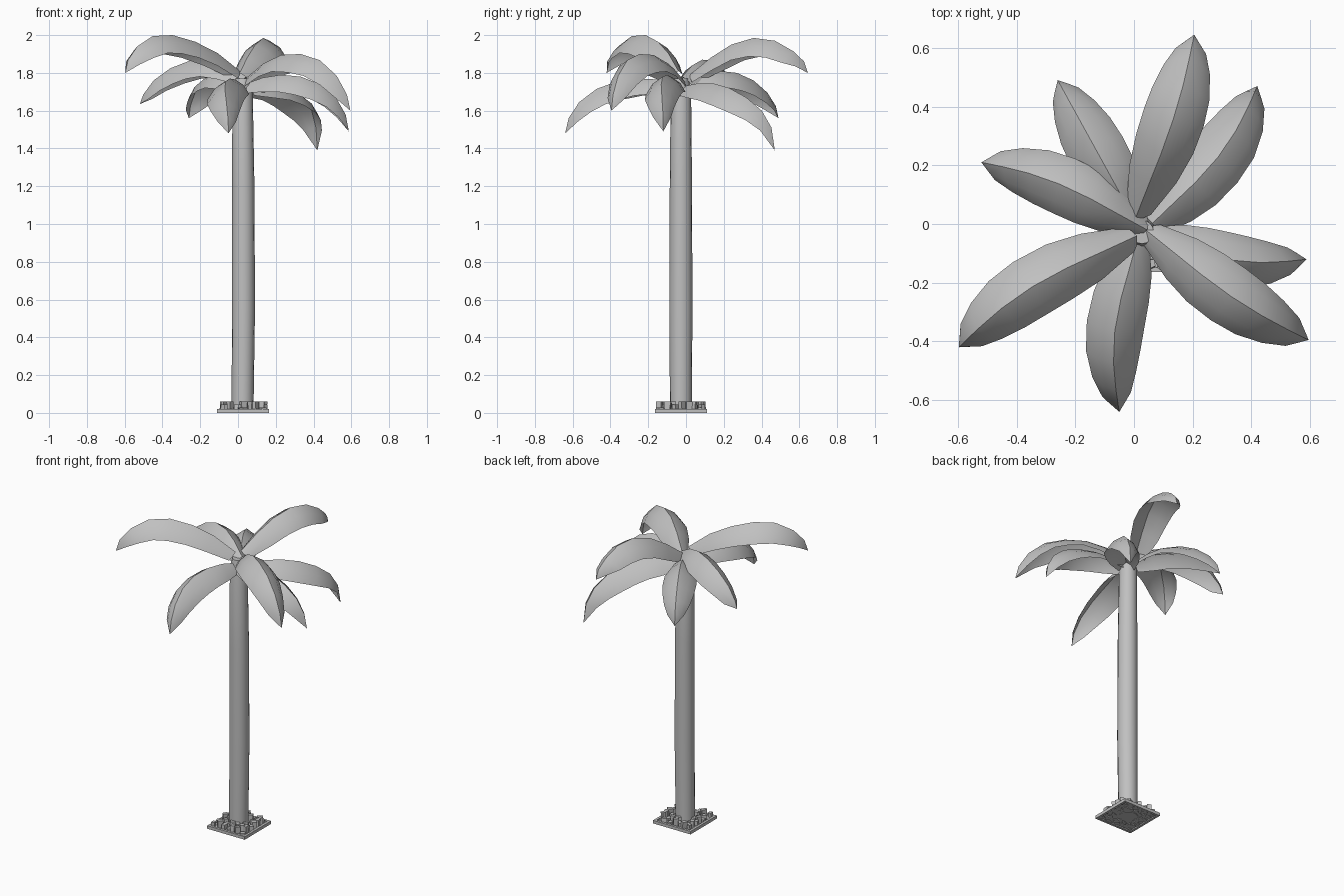
import bpy, bmesh, math, random
from mathutils import Vector, Matrix

random.seed(4)
if "Cube" in bpy.data.objects:
    bpy.data.objects.remove(bpy.data.objects["Cube"], do_unlink=True)

grey = bpy.data.materials.new("plain grey")
grey.use_nodes = True
color = (0.53, 0.53, 0.53, 1)
grey.diffuse_color = color
grey.node_tree.nodes["Principled BSDF"].inputs["Base Color"].default_value = color

CENTRE = Vector((0.027, -0.027, 0))
UP = Vector((0, 0, 1))


def finish(name, bm, smooth=None):
    mesh = bpy.data.meshes.new(name)
    bm.to_mesh(mesh)
    bm.free()
    mesh.materials.append(grey)
    obj = bpy.data.objects.new(name, mesh)
    bpy.context.collection.objects.link(obj)
    if smooth:
        bpy.ops.object.select_all(action="DESELECT")
        obj.select_set(True)
        bpy.context.view_layer.objects.active = obj
        bpy.ops.object.shade_smooth_by_angle(angle=math.radians(smooth))


def box(bm, centre, size, turn=0):
    m = Matrix.Translation(centre) @ Matrix.Rotation(turn, 4, "Z") @ Matrix.Diagonal((*size, 1))
    return bmesh.ops.create_cube(bm, size=1, matrix=m)["verts"]


# Trunk: stacked rings with a slight swell
SIDES = 16
bm = bmesh.new()
rings = []
for z, r, shift in [(0.005, 0.058, -0.003), (0.55, 0.061, 0.002), (1.2, 0.059, 0.001),
                    (1.7, 0.054, -0.003), (1.77, 0.04, 0)]:
    rings.append([bm.verts.new(CENTRE + Vector((shift + r * math.cos(a), r * math.sin(a), z)))
                  for a in (math.tau * i / SIDES for i in range(SIDES))])
for low, high in zip(rings, rings[1:]):
    for i in range(SIDES):
        j = (i + 1) % SIDES
        bm.faces.new((low[i], low[j], high[j], high[i]))
bm.faces.new(rings[-1])
bm.faces.new(rings[0][::-1])
finish("trunk", bm, 40)

# Leaves: folded, slightly rounded blades with blunt tips, arching along a ridge
STEPS = (0, 0.18, 0.36, 0.55, 0.73, 0.88, 0.97, 1)
WIDTHS = (0.045, 0.086, 0.103, 0.106, 0.1, 0.081, 0.053, 0)
DROPS = (0.05, 0.078, 0.09, 0.098, 0.093, 0.075, 0.045, 0)
BULGE = 0.1


def leaf(name, base, tip, bow, wide, heights):
    start = Vector((*base, 0))
    reach = Vector((*tip, 0)) - start
    left = UP.cross(reach).normalized()
    ridge = [start + reach * s + left * bow * math.sin(math.pi * s ** 1.2) + UP * z
             for s, z in zip(STEPS, heights)]
    bm = bmesh.new()
    rows = []
    last = len(ridge) - 1
    for i, p in enumerate(ridge):
        t = (ridge[min(i + 1, last)] - ridge[max(i - 1, 0)]).normalized()
        side = UP.cross(t).normalized()
        under = side.cross(t).normalized() * DROPS[i]
        out = side * WIDTHS[i] * wide
        if i == last:
            rows.append([bm.verts.new(p)] * 5)
        else:
            rows.append([bm.verts.new(p + out * a + under * b) for a, b in
                         ((1, 1), (0.5 + BULGE, 0.5 - BULGE), (0, 0),
                          (-0.5 - BULGE, 0.5 - BULGE), (-1, 1))])
    for a, b in zip(rows, rows[1:]):
        for k in range(4):
            bm.faces.new(list(dict.fromkeys((a[k + 1], b[k + 1], b[k], a[k]))))
    finish(name, bm, 38)


leaf("back_leaf", (0.005, 0.02), (0.205, 0.645), -0.02, 1,
     (1.79, 1.88, 1.95, 1.985, 1.97, 1.915, 1.86, 1.80))
leaf("back_left_leaf", (0.05, -0.01), (0.42, 0.47), -0.042, 1,
     (1.73, 1.745, 1.745, 1.72, 1.67, 1.6, 1.51, 1.39))
leaf("back_right_leaf", (0.01, 0.0), (-0.26, 0.49), 0, 0.95,
     (1.75, 1.79, 1.81, 1.8, 1.76, 1.695, 1.625, 1.56))
leaf("right_leaf", (0.045, -0.02), (-0.52, 0.21), -0.032, 0.95,
     (1.78, 1.84, 1.87, 1.865, 1.825, 1.76, 1.685, 1.635))
leaf("front_right_leaf", (0.01, -0.04), (-0.597, -0.42), -0.042, 1,
     (1.81, 1.905, 1.965, 2.0, 1.995, 1.94, 1.87, 1.8))
leaf("front_leaf", (0.015, -0.04), (-0.05, -0.64), -0.045, 0.93,
     (1.74, 1.765, 1.77, 1.755, 1.715, 1.645, 1.56, 1.48))
leaf("front_left_leaf", (0.04, -0.02), (0.595, -0.395), -0.025, 1,
     (1.77, 1.85, 1.895, 1.9, 1.867, 1.785, 1.685, 1.6))
leaf("left_leaf", (0.035, -0.04), (0.587, -0.12), -0.04, 0.88,
     (1.74, 1.775, 1.79, 1.78, 1.74, 1.67, 1.58, 1.49))

# Square planter frame
bm = bmesh.new()
HALF, BAR = 0.137, 0.016
for s in (-1, 1):
    off = s * (HALF - BAR / 2)
    box(bm, CENTRE + Vector((0, off, 0.01)), (2 * HALF, BAR, 0.02))
    box(bm, CENTRE + Vector((off, 0, 0.01)), (BAR, 2 * (HALF - BAR), 0.02))
finish("planter_frame", bm)

# Soil inside the frame
bm = bmesh.new()
inner = 2 * (HALF - BAR)
box(bm, CENTRE + Vector((0, 0, 0.011)), (inner, inner, 0.006))
finish("soil", bm)

# Rough stones around the trunk
bm = bmesh.new()
N = 7
for i in range(N):
    for j in range(N):
        x, y = ((k - (N - 1) / 2) * 0.035 + random.uniform(-0.006, 0.006) for k in (i, j))
        if math.hypot(x, y) < 0.058:
            continue
        h = random.choice((0.025, 0.04, 0.055))
        verts = box(bm, CENTRE + Vector((x, y, 0.004 + h / 2)),
                    (random.uniform(0.02, 0.034), random.uniform(0.02, 0.034), h),
                    random.uniform(0, math.pi))
        for v in verts:
            v.co += Vector((random.uniform(-1, 1), random.uniform(-1, 1), 0)) * 0.004
finish("stones", bm)
